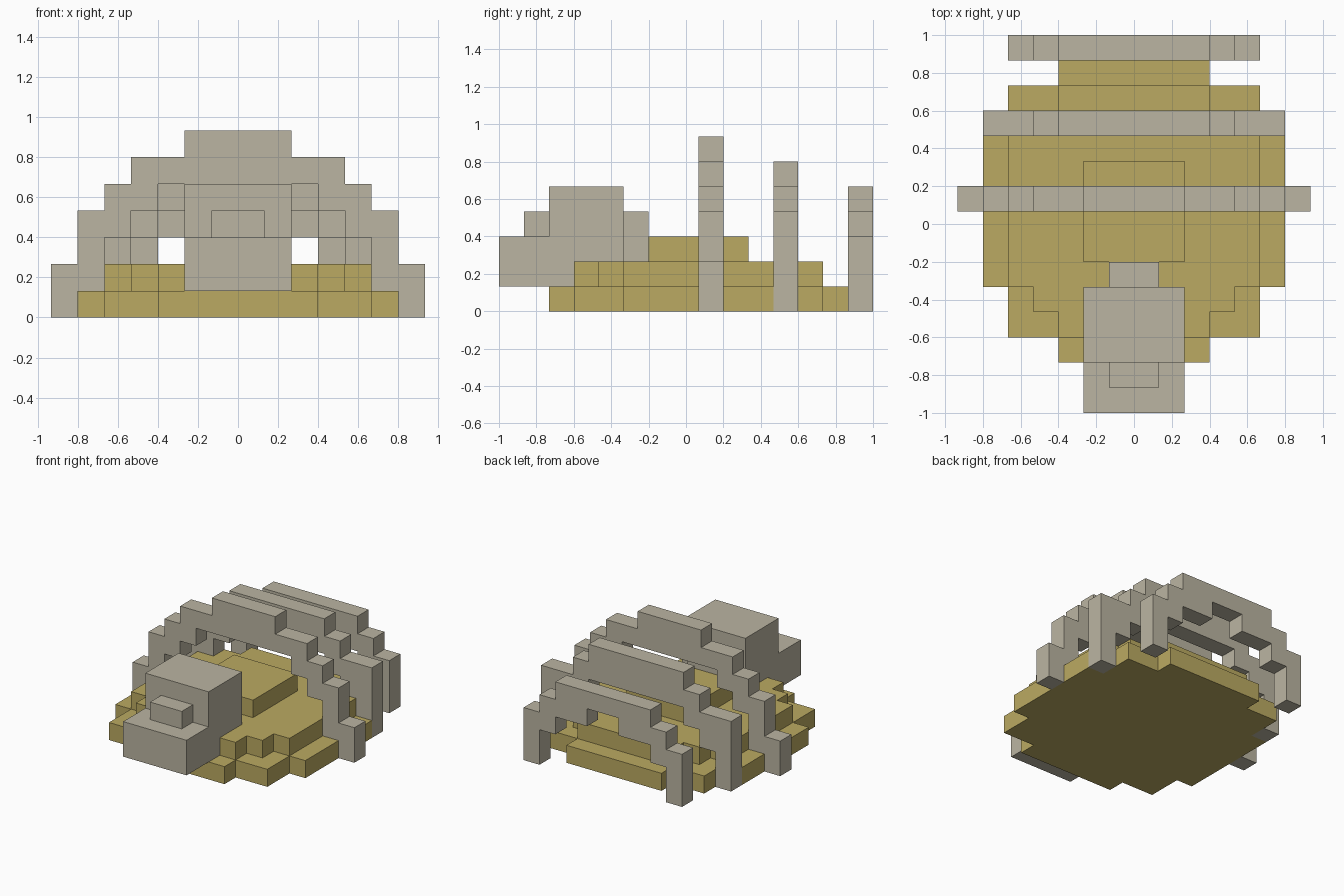
import bpy, bmesh

if "Cube" in bpy.data.objects:
    bpy.data.objects.remove(bpy.data.objects["Cube"])

U = 2 / 15      # size of one block
MID = 7.5       # half of the length in blocks


def material(name, rgb):
    m = bpy.data.materials.new(name)
    m.use_nodes = True
    color = (*rgb, 1)
    m.diffuse_color = color
    m.node_tree.nodes["Principled BSDF"].inputs["Base Color"].default_value = color
    return m


BONE = material("bone_grey", (0.497, 0.462, 0.361))
SAND = material("sand_gold", (0.497, 0.402, 0.122))


def outline(columns):
    """Mirrored stepped outline from (half width, high, low) columns, centre outwards."""
    top, bottom, inner = [], [], 0
    for outer, high, low in columns:
        top += [(inner, high), (outer, high)]
        bottom += [(inner, low), (outer, low)]
        inner = outer
    half = top + bottom[::-1]
    half = [p for p in half if p[0] > 0]
    loop = half + [(-x, v) for x, v in reversed(half)]
    return [p for i, p in enumerate(loop) if p != loop[i - 1]]


def stepped_part(name, mat, columns, start, end, upright):
    """Extrude the outline along y when upright, otherwise along z."""
    def place(x, v, depth):
        y, z = (depth, v) if upright else (v, depth)
        return (x * U, (y - MID) * U, z * U)

    bm = bmesh.new()
    face = bm.faces.new([bm.verts.new(place(x, v, start)) for x, v in outline(columns)])
    new = bmesh.ops.extrude_face_region(bm, geom=[face])["geom"]
    shift = (0, (end - start) * U, 0) if upright else (0, 0, (end - start) * U)
    bmesh.ops.translate(bm, verts=[g for g in new if isinstance(g, bmesh.types.BMVert)], vec=shift)
    bmesh.ops.recalc_face_normals(bm, faces=bm.faces)
    mesh = bpy.data.meshes.new(name)
    bm.to_mesh(mesh)
    bm.free()
    mesh.materials.append(mat)
    obj = bpy.data.objects.new(name, mesh)
    bpy.context.collection.objects.link(obj)


# Sand mound, three stepped layers
stepped_part("mound_base", SAND, [(3, 14, 2), (5, 13, 3), (6, 11, 5)], 0, 1, False)
stepped_part("mound_middle", SAND, [(3, 13, 3), (4, 12, 4), (5, 11, 5)], 1, 2, False)
stepped_part("mound_top", SAND, [(2, 10, 6)], 2, 3, False)

# Arched ribs, large to small
stepped_part("front_rib", BONE,
             [(2, 7, 5), (3, 6, 5), (4, 6, 4), (5, 5, 3), (6, 4, 1), (7, 2, 0)], 8, 9, True)
stepped_part("middle_rib", BONE,
             [(3, 6, 4), (4, 5, 3), (5, 4, 2), (6, 4, 0)], 11, 12, True)
stepped_part("rear_rib", BONE,
             [(1, 5, 4), (3, 5, 3), (4, 4, 2), (5, 3, 0)], 14, 15, True)

# Skull
stepped_part("skull", BONE, [(2, 5, 1)], 2, 5, True)
stepped_part("snout", BONE, [(2, 3, 1)], 0, 2, True)
stepped_part("nose", BONE, [(1, 4, 3)], 1, 2, True)
stepped_part("neck", BONE, [(1, 4, 2)], 5, 6, True)
